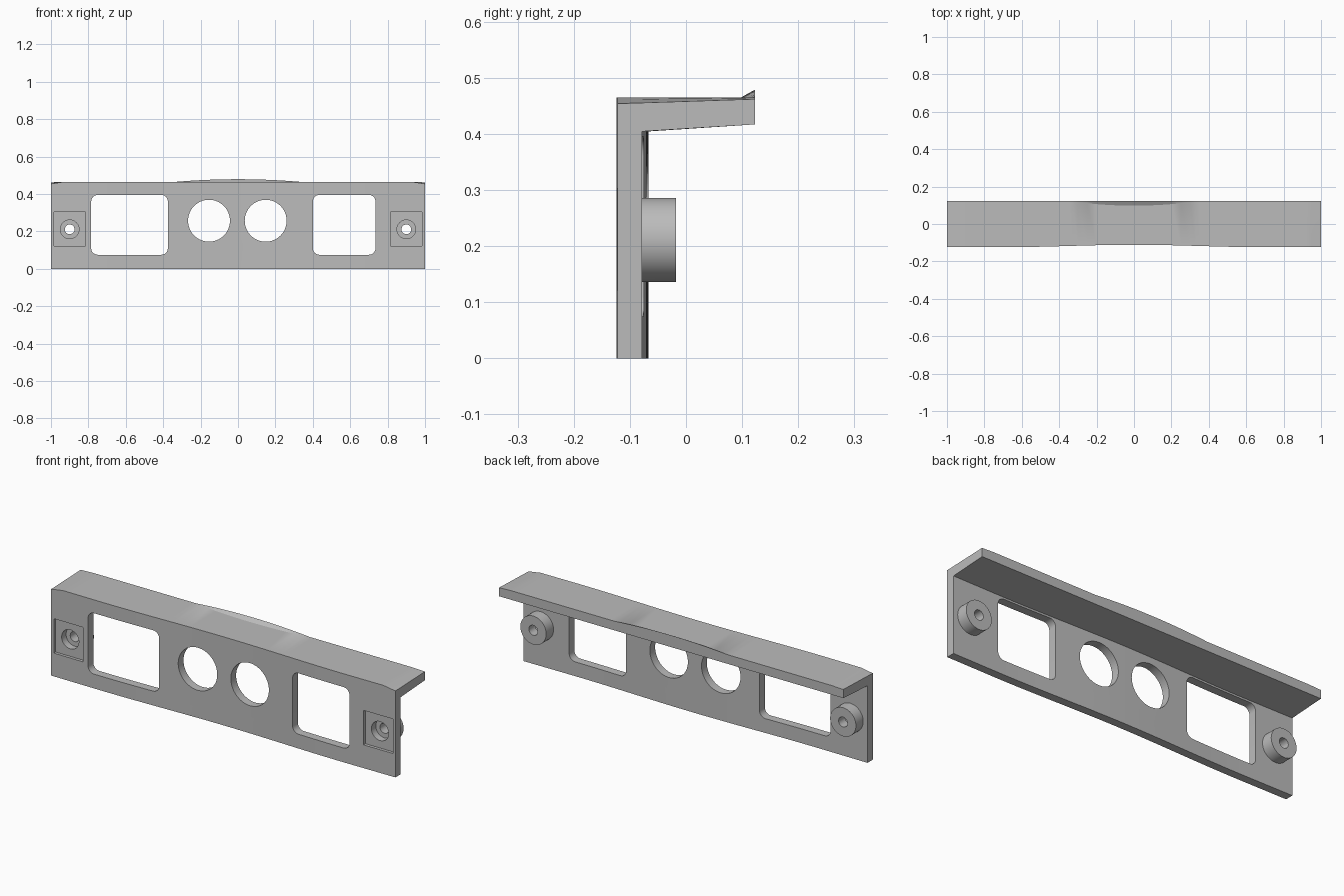
import bpy, bmesh, math
from mathutils import Matrix

if "Cube" in bpy.data.objects:
    bpy.data.objects.remove(bpy.data.objects["Cube"])

grey = bpy.data.materials.new("plain_grey")
grey.diffuse_color = (0.5, 0.5, 0.5, 1)
grey.use_nodes = True
grey.node_tree.nodes["Principled BSDF"].inputs["Base Color"].default_value = grey.diffuse_color


def make_object(name, bm):
    bmesh.ops.recalc_face_normals(bm, faces=bm.faces[:])
    mesh = bpy.data.meshes.new(name)
    bm.to_mesh(mesh)
    bm.free()
    mesh.materials.append(grey)
    obj = bpy.data.objects.new(name, mesh)
    bpy.context.collection.objects.link(obj)
    return obj


def prism(name, outline, y0, y1):
    """Extrude an (x, z) outline from y0 to y1."""
    bm = bmesh.new()
    a = [bm.verts.new((x, y0, z)) for x, z in outline]
    b = [bm.verts.new((x, y1, z)) for x, z in outline]
    n = len(a)
    bm.faces.new(a)
    bm.faces.new(b[::-1])
    for i in range(n):
        bm.faces.new((a[i], b[i], b[(i + 1) % n], a[(i + 1) % n]))
    return make_object(name, bm)


def circle(cx, cz, r, n=48):
    return [(cx + r * math.cos(2 * math.pi * i / n), cz + r * math.sin(2 * math.pi * i / n))
            for i in range(n)]


def rounded_rect(x0, x1, z0, z1, r, n=6):
    pts = []
    corners = ((x1 - r, z1 - r), (x0 + r, z1 - r), (x0 + r, z0 + r), (x1 - r, z0 + r))
    for k, (cx, cz) in enumerate(corners):
        for i in range(n + 1):
            a = math.pi / 2 * (k + i / n)
            pts.append((cx + r * math.cos(a), cz + r * math.sin(a)))
    return pts


def combine(target, tool, operation):
    """Apply a boolean and discard the tool."""
    mod = target.modifiers.new("bool", "BOOLEAN")
    mod.operation = operation
    mod.solver = "EXACT"
    mod.object = tool
    bpy.context.view_layer.objects.active = target
    bpy.ops.object.modifier_apply(modifier=mod.name)
    bpy.data.objects.remove(tool)


def front_y(x):
    """Gentle inward bow of the front plate."""
    a = abs(x)
    if a < 0.7:
        return -0.124 + 0.0065 * (1 + math.cos(math.pi * a / 0.7))
    return -0.124 + 0.002 * (a - 0.7) / 0.3


def section(x):
    """L-shaped (y, z) profile at a given x."""
    a = abs(x)
    f = front_y(x)
    drop = max(0, (a - 0.93) / 0.07)
    bump = max(0, 1 - (a / 0.33) ** 2)
    return [(f, 0), (f + 0.044, 0), (f + 0.044, 0.4045), (0.123, 0.417),
            (0.123, 0.465 + 0.014 * bump - 0.003 * drop),
            (0.12 - 0.022 * bump, 0.465 - 0.003 * drop),
            (f, 0.465 - 0.011 * drop)]


# Curved faceplate with top flange, lofted along x
stations = sorted({round(-1 + i * 0.05, 3) for i in range(41)} | {-0.93, 0.93, -0.33, 0.33})
bm = bmesh.new()
rings = [[bm.verts.new((x, y, z)) for y, z in section(x)] for x in stations]
for r0, r1 in zip(rings, rings[1:]):
    for i in range(7):
        j = (i + 1) % 7
        bm.faces.new((r0[i], r0[j], r1[j], r1[i]))
bm.faces.new(rings[0])
bm.faces.new(rings[-1][::-1])
plate = make_object("faceplate", bm)

# Rear mounting bosses
for s in (-1, 1):
    combine(plate, prism("boss", circle(s * 0.9, 0.211, 0.075), -0.09, -0.018), "UNION")

# Square pockets, counterbores and screw holes
for s in (-1, 1):
    cx = s * 0.9
    pocket = [(cx - 0.085, 0.122), (cx + 0.085, 0.122), (cx + 0.085, 0.303), (cx - 0.085, 0.303)]
    combine(plate, prism("pocket", pocket, -0.2, -0.107), "DIFFERENCE")
    combine(plate, prism("counterbore", circle(cx, 0.211, 0.05), -0.2, -0.07), "DIFFERENCE")
    combine(plate, prism("screw_hole", circle(cx, 0.211, 0.026, 32), -0.2, 0.1), "DIFFERENCE")

# Rounded windows and twin round openings
for x0, x1 in ((-0.785, -0.375), (0.4, 0.735)):
    combine(plate, prism("window", rounded_rect(x0, x1, 0.075, 0.395, 0.035), -0.2, 0.0), "DIFFERENCE")
for cx in (-0.155, 0.148):
    combine(plate, prism("round_opening", circle(cx, 0.257, 0.112, 64), -0.2, 0.0), "DIFFERENCE")

# Smooth curved surfaces, keep edges crisp
bpy.ops.object.select_all(action="DESELECT")
plate.select_set(True)
bpy.context.view_layer.objects.active = plate
bpy.ops.object.shade_smooth_by_angle(angle=math.radians(25))
